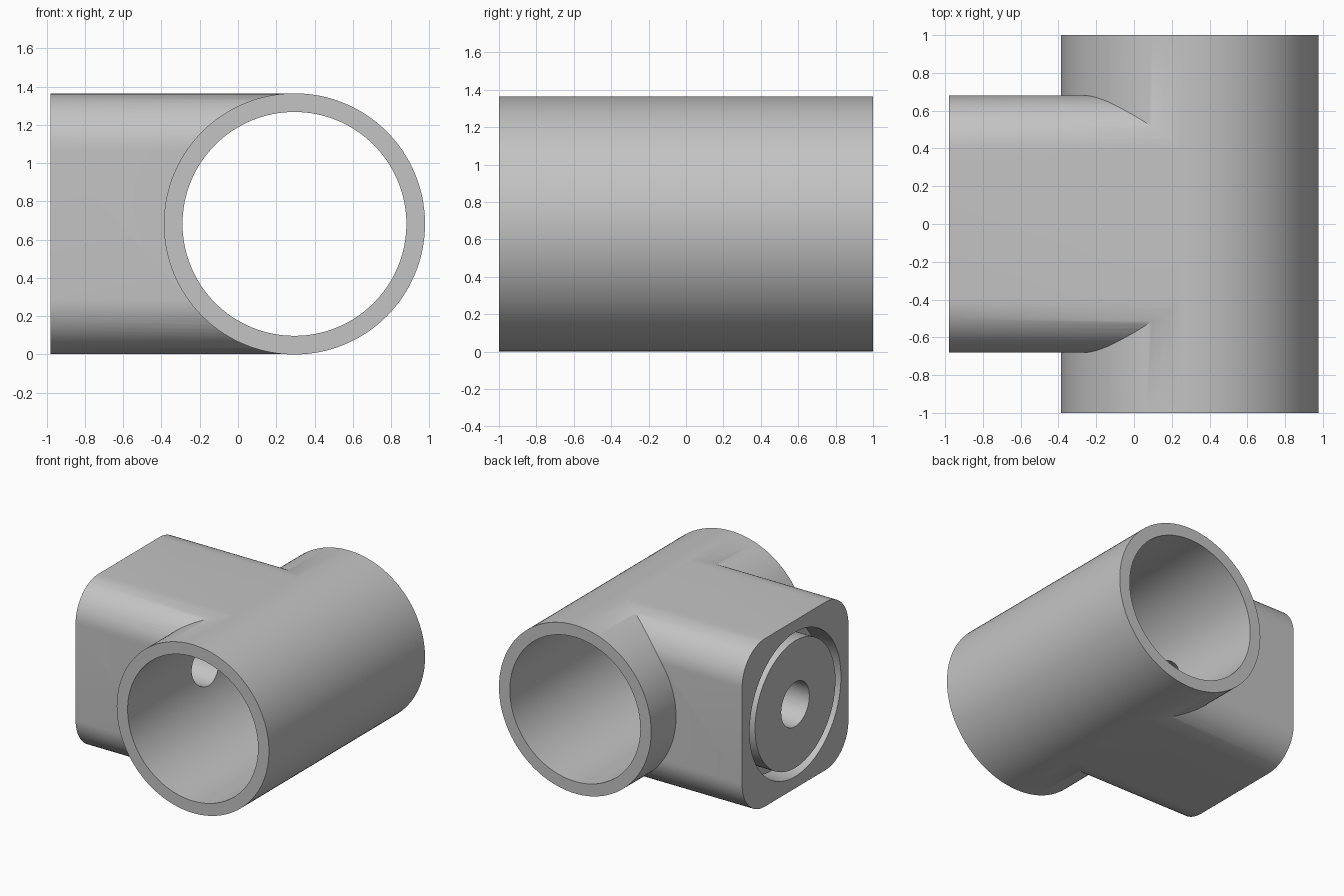
import bpy, bmesh, math

if "Cube" in bpy.data.objects:
    bpy.data.objects.remove(bpy.data.objects["Cube"])

CX, CZ = 0.295, 0.6825          # axis of the main tube
R_OUT, R_IN = 0.6825, 0.585
END = -0.98                     # flat end of the side arm

grey = bpy.data.materials.new("plain grey")
grey.diffuse_color = (0.55, 0.55, 0.55, 1)
grey.use_nodes = True
grey.node_tree.nodes["Principled BSDF"].inputs["Base Color"].default_value = grey.diffuse_color


def cylinder(name, radius, depth, loc, axis, sides=128):
    rot = (math.pi / 2, 0, 0) if axis == "y" else (0, math.pi / 2, 0)
    bpy.ops.mesh.primitive_cylinder_add(vertices=sides, radius=radius, depth=depth,
                                        location=loc, rotation=rot)
    ob = bpy.context.object
    ob.name = name
    return ob


def combine(target, other, operation):
    mod = target.modifiers.new(operation.lower(), "BOOLEAN")
    mod.operation, mod.solver, mod.object = operation, "EXACT", other
    bpy.context.view_layer.objects.active = target
    bpy.ops.object.modifier_apply(modifier=mod.name)
    bpy.data.objects.remove(other, do_unlink=True)


def rounded_arm(name, half, radius, x0, x1, steps=16):
    """Square bar along x with rounded long edges."""
    bm = bmesh.new()
    ring = []
    for k in range(4):
        mid = math.pi / 4 + k * math.pi / 2
        cy = math.copysign(half - radius, math.cos(mid))
        cz = math.copysign(half - radius, math.sin(mid))
        for i in range(steps + 1):
            a = (k + i / steps) * math.pi / 2
            ring.append(bm.verts.new((x0, cy + radius * math.cos(a),
                                      CZ + cz + radius * math.sin(a))))
    face = bm.faces.new(ring)
    ext = bmesh.ops.extrude_face_region(bm, geom=[face])
    moved = [g for g in ext["geom"] if isinstance(g, bmesh.types.BMVert)]
    bmesh.ops.translate(bm, verts=moved, vec=(x1 - x0, 0, 0))
    bmesh.ops.recalc_face_normals(bm, faces=bm.faces)
    me = bpy.data.meshes.new(name)
    bm.to_mesh(me)
    bm.free()
    ob = bpy.data.objects.new(name, me)
    bpy.context.collection.objects.link(ob)
    return ob


# main tube joined with the side arm
fitting = cylinder("tee_fitting", R_OUT, 2.0, (CX, 0, CZ), "y")
combine(fitting, rounded_arm("side_arm", 0.681, 0.29, END, CX), "UNION")

# main bore, open at both ends
combine(fitting, cylinder("bore_cutter", R_IN, 2.4, (CX, 0, CZ), "y"), "DIFFERENCE")

# small hole from the arm's end into the bore
combine(fitting, cylinder("hole_cutter", 0.18, 1.2, (END + 0.5, 0, CZ), "x", 64), "DIFFERENCE")

# ring groove in the arm's end face
groove = cylinder("groove_cutter", 0.585, 0.4, (END, 0, CZ), "x")
combine(groove, cylinder("groove_core", 0.515, 0.6, (END, 0, CZ), "x"), "DIFFERENCE")
combine(fitting, groove, "DIFFERENCE")

# finish
fitting.data.materials.clear()
fitting.data.materials.append(grey)
bpy.ops.object.select_all(action="DESELECT")
fitting.select_set(True)
bpy.context.view_layer.objects.active = fitting
bpy.ops.object.shade_smooth_by_angle(angle=math.radians(30))
